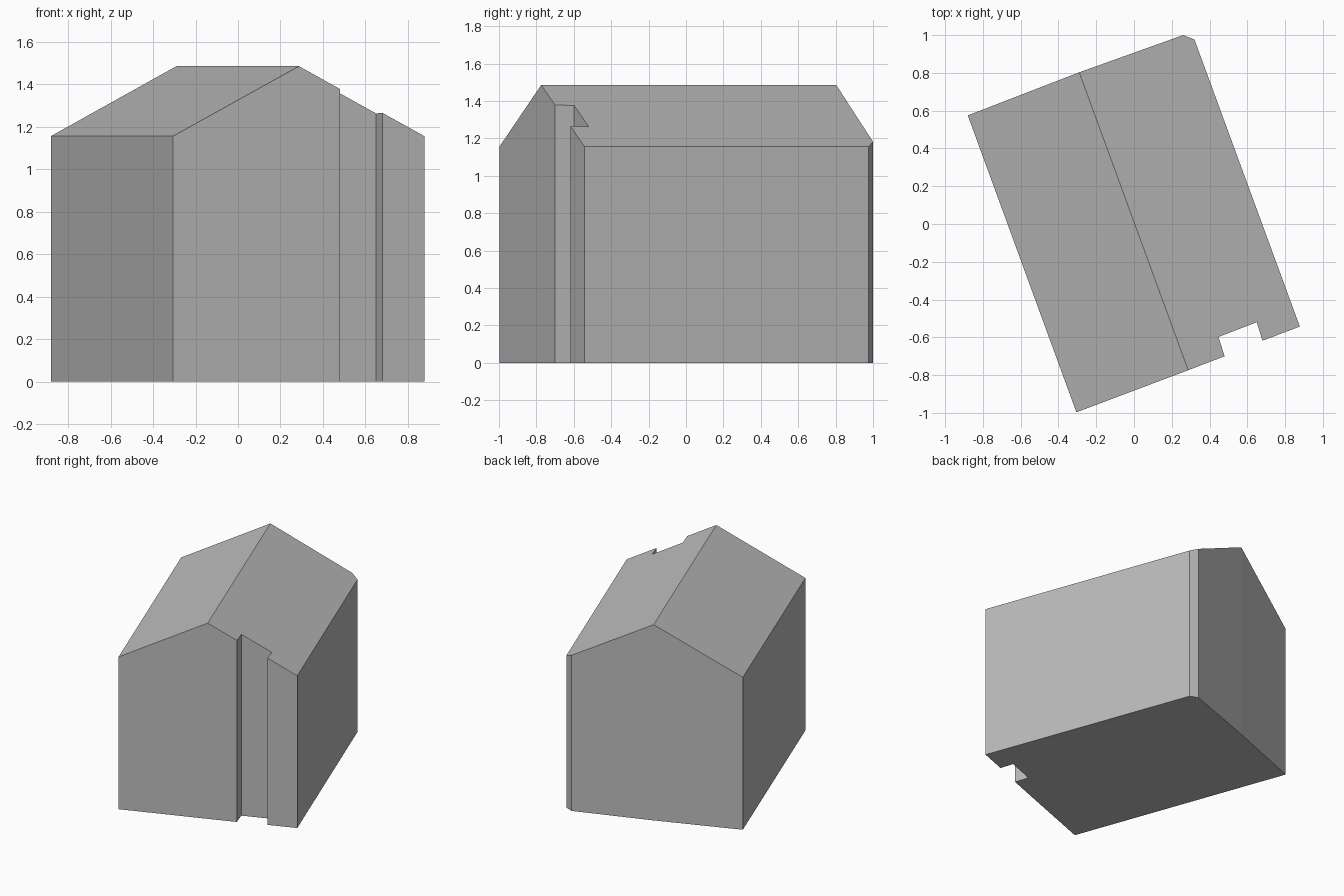
import bpy
import bmesh
from mathutils import Vector

cube = bpy.data.objects.get("Cube")
if cube:
    bpy.data.objects.remove(cube, do_unlink=True)

# Wall colour
grey = bpy.data.materials.new("plain grey")
grey.use_nodes = True
colour = (0.5, 0.5, 0.5, 1)
grey.diffuse_color = colour
grey.node_tree.nodes["Principled BSDF"].inputs["Base Color"].default_value = colour

# Ridge line and roof pitch
ridge_front = Vector((0.287, -0.774))
ridge_back = Vector((-0.29, 0.803))
ridge_dir = (ridge_back - ridge_front).normalized()
RIDGE_Z, SLOPE = 1.486, 0.52


def roof_height(point):
    offset = point - ridge_front
    return RIDGE_Z - SLOPE * abs(offset.x * ridge_dir.y - offset.y * ridge_dir.x)


# Footprint, counter-clockwise, with entrance recess and clipped back corner
footprint = [Vector(p) for p in (
    (-0.305, -0.997), ridge_front,
    (0.48, -0.70), (0.447, -0.598), (0.65, -0.52), (0.68, -0.618),
    (0.878, -0.543), (0.32, 0.977), (0.26, 1.0),
    ridge_back, (-0.88, 0.575))]

bm = bmesh.new()
base = [bm.verts.new((p.x, p.y, 0)) for p in footprint]
top = [bm.verts.new((p.x, p.y, roof_height(p))) for p in footprint]
count = len(footprint)

# Floor and walls
bm.faces.new(base[::-1])
for i in range(count):
    j = (i + 1) % count
    bm.faces.new((base[i], base[j], top[j], top[i]))

# Two roof slopes meeting at the ridge
front_i = footprint.index(ridge_front)
back_i = footprint.index(ridge_back)
bm.faces.new(top[front_i:back_i + 1])
bm.faces.new(top[back_i:] + top[:front_i + 1])
bm.normal_update()

mesh = bpy.data.meshes.new("gabled_house")
bm.to_mesh(mesh)
bm.free()
mesh.materials.append(grey)
house = bpy.data.objects.new("gabled_house", mesh)
bpy.context.collection.objects.link(house)
